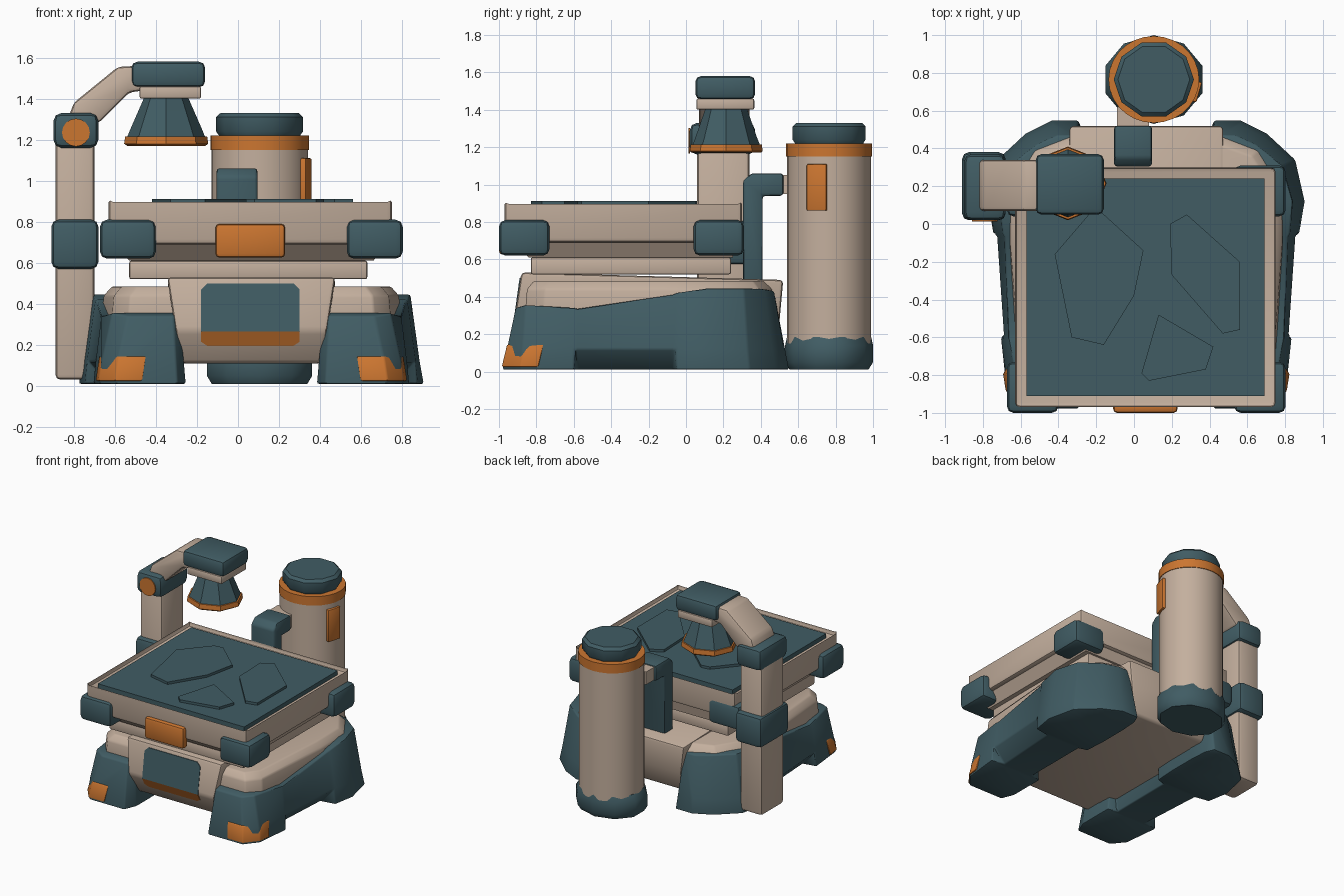
import bpy, bmesh, math

cube = bpy.data.objects.get("Cube")
if cube:
    bpy.data.objects.remove(cube, do_unlink=True)

CX = 0.065  # centre line of the tray and base


def material(name, r, g, b):
    m = bpy.data.materials.new(name)
    m.use_nodes = True
    m.diffuse_color = (r, g, b, 1)
    bsdf = m.node_tree.nodes["Principled BSDF"]
    bsdf.inputs["Base Color"].default_value = (r, g, b, 1)
    bsdf.inputs["Roughness"].default_value = 0.7
    return m


TEAL = material("dark_teal", 0.052, 0.108, 0.127)
TAN = material("warm_tan", 0.55, 0.43, 0.34)
ORANGE = material("orange", 0.60, 0.18, 0.03)


def finish(bm, name, mat, bevel=0.0, segments=2):
    bmesh.ops.recalc_face_normals(bm, faces=bm.faces)
    if bevel:
        edges = [e for e in bm.edges if len(e.link_faces) == 2 and e.calc_face_angle() > 0.45]
        bmesh.ops.bevel(bm, geom=edges, offset=bevel, segments=segments,
                        profile=0.5, affect='EDGES', clamp_overlap=True)
    mesh = bpy.data.meshes.new(name)
    bm.to_mesh(mesh)
    bm.free()
    mesh.materials.append(mat)
    obj = bpy.data.objects.new(name, mesh)
    bpy.context.collection.objects.link(obj)
    bpy.ops.object.select_all(action='DESELECT')
    obj.select_set(True)
    bpy.context.view_layer.objects.active = obj
    bpy.ops.object.shade_smooth_by_angle(angle=math.radians(38))
    return obj


def loft(name, mat, rings, bevel=0.0, segments=2):
    """Skin equal-length rings of points and cap both ends."""
    bm = bmesh.new()
    vr = [[bm.verts.new(p) for p in ring] for ring in rings]
    n = len(vr[0])
    for a, b in zip(vr, vr[1:]):
        for i in range(n):
            j = (i + 1) % n
            bm.faces.new((a[i], a[j], b[j], b[i]))
    bm.faces.new(vr[0])
    bm.faces.new(vr[-1])
    return finish(bm, name, mat, bevel, segments)


def rect(x0, x1, y0, y1, z):
    return [(x0, y0, z), (x1, y0, z), (x1, y1, z), (x0, y1, z)]


def box(name, mat, x, y, z, bevel=0.0, segments=2):
    return loft(name, mat, [rect(*x, *y, z[0]), rect(*x, *y, z[1])], bevel, segments)


def lathe(name, mat, cx, cy, rings, n, bevel=0.0, turn=0.0):
    """Stack of ellipses given as (x radius, y radius, height)."""
    ang = [turn + 2 * math.pi * i / n for i in range(n)]
    return loft(name, mat, [[(cx + rx * math.cos(a), cy + ry * math.sin(a), z) for a in ang]
                            for rx, ry, z in rings], bevel)


# Tray with a raised rim
bm = bmesh.new()
tray = [[bm.verts.new(p) for p in rect(-0.63, 0.75, -0.97, 0.30, z)] for z in (0.69, 0.92)]
for i in range(4):
    j = (i + 1) % 4
    bm.faces.new((tray[0][i], tray[0][j], tray[1][j], tray[1][i]))
bm.faces.new(tray[0][::-1])
top = bm.faces.new(tray[1])
bmesh.ops.inset_region(bm, faces=[top], thickness=0.065)
for v in top.verts:
    v.co.z -= 0.06
finish(bm, "tray", TAN, 0.025)
box("tray_floor", TEAL, (-0.57, 0.69), (-0.91, 0.24), (0.84, 0.893))
loft("tray_underside", TAN, [rect(-0.53, 0.66, -0.84, 0.25, 0.61), rect(-0.60, 0.72, -0.93, 0.27, 0.70)])
box("tray_support", TAN, (-0.53, 0.63), (-0.83, 0.24), (0.52, 0.61), 0.01)

# Flat stones lying on the tray
STONES = [
    [(-.24, .05), (-.17, .06), (.05, -.14), (0, -.38), (-.16, -.64), (-.33, -.6), (-.42, -.16)],
    [(.19, 0), (.28, .05), (.56, -.2), (.56, -.56), (.47, -.58), (.2, -.27)],
    [(.13, -.48), (.42, -.65), (.38, -.77), (.08, -.83), (.04, -.79)],
]
for i, pts in enumerate(STONES):
    loft(f"flat_stone_{i + 1}", TEAL, [[(x, y, z) for x, y in pts] for z in (0.885, 0.912)])

# Corner guards and latch of the tray
for side, s in (("left", 1), ("right", -1)):
    for end, y in (("front", (-1.0, -0.73)), ("rear", (0.04, 0.31))):
        x = sorted((CX + s * 0.465, CX + s * 0.738))
        box(f"{end}_{side}_corner_guard", TEAL, x, y, (0.62, 0.81), 0.035)
box("tray_latch", ORANGE, (-0.11, 0.23), (-1.0, -0.94), (0.625, 0.79), 0.02)

# Base hull, mirrored plan outline skinned through several heights
HALF = [(.38, -.86), (.60, -.86), (.68, -.76), (.73, -.1), (.73, .2), (.60, .40), (.38, .48)]
PLAN = HALF + [(-u, y) for u, y in reversed(HALF)]
loft("base_hull", TAN, [[(CX + u * k, -0.2 + (y + 0.2) * k, z) for u, y in PLAN]
                        for k, z in ((.78, .11), (1, .32), (.985, .44), (.93, .485))], 0.01)

# Central housing with its front panel
loft("central_housing", TAN, [
    rect(CX - .34, CX + .34, -.84, .44, .11),
    rect(CX - .37, CX + .37, -.92, .50, .27),
    [(CX - .41, -.88, .53), (CX + .41, -.88, .53), (CX + .41, .52, .49), (CX - .41, .52, .49)],
], 0.02)


def front_plate(name, mat, pts):
    """Thin plate on the housing front; pts are (x, y, z) on its surface."""
    loft(name, mat, [[(x, y + d, z) for x, y, z in pts] for d in (0.005, -0.005)])


def housing_y(z):
    return -0.92 + (z - 0.27) * 0.154 if z > 0.27 else -0.92 + (0.27 - z) * 0.5


outline = [(-.15, .265), (.15, .265), (.24, .265), (.24, .47), (.21, .50), (-.21, .50), (-.24, .47), (-.24, .265)]
front_plate("front_panel", TEAL, [(0.06 + u, housing_y(z), z) for u, z in outline])
stripe = [(-.21, .195), (.21, .195), (.24, .215), (.24, .265), (-.24, .265), (-.24, .215)]
front_plate("front_stripe", ORANGE, [(0.06 + u, housing_y(z), z) for u, z in stripe])

# Side skids: y low, y high, inner low, outer low, outer middle, inner top, outer top, top height
SKID = [
    (-.98, -.91, .36, .66, .65, .38, .60, .34),
    (-.88, -.86, .32, .74, .73, .35, .68, .355),
    (-.60, -.60, .32, .77, .76, .36, .73, .34),
    (-.58, -.58, .40, .66, .755, .36, .73, .335),
    (-.07, -.07, .40, .69, .79, .36, .75, .41),
    (-.05, -.05, .33, .81, .80, .36, .76, .42),
    (.12, .12, .32, .84, .82, .36, .775, .445),
    (.34, .31, .32, .79, .77, .36, .72, .445),
    (.48, .42, .33, .64, .62, .36, .58, .44),
    (.55, .47, .36, .50, .49, .38, .47, .43),
]
MARK = [(.53, -.985), (.665, -.985), (.745, -.885), (.76, -.79), (.6, -.79)]
for side, s in (("left", 1), ("right", -1)):
    rings = []
    for yb, yt, ib, ob, om, it, ot, zt in SKID:
        ym = yb + (yt - yb) * 0.33
        rings.append([(CX + s * u, y, z) for u, y, z in (
            (ib, yb, .01), (ob, yb, .01), (om, ym, .12), (ot, yt, zt), (it, yt, zt))])
    loft(f"{side}_skid", TEAL, rings, 0.012)
    loft(f"{side}_foot_mark", ORANGE, [[(CX + s * (u - d), y + 1.6 * d, z) for u, y in MARK]
                                       for d, z in ((0, .025), (.018, .145))], 0.008)

# Column with collar, elbow and angled arm
box("column", TAN, (-0.89, -0.70), (0.06, 0.34), (0.03, 1.22), 0.025)
box("column_collar", TEAL, (-0.91, -0.68), (0.02, 0.38), (0.57, 0.81), 0.035)
box("arm_joint", TEAL, (-0.90, -0.68), (0.02, 0.37), (1.16, 1.33), 0.04)
disc = [(-0.79 + 0.068 * math.cos(a), 1.235 + 0.068 * math.sin(a))
        for a in (math.pi * i / 8 for i in range(16))]
loft("joint_disc", ORANGE, [[(x, y, z) for x, z in disc] for y in (0.013, 0.022)])
ARM = [(-.84, 1.27), (-.80, 1.38), (-.585, 1.555), (-.48, 1.56), (-.46, 1.44), (-.53, 1.43), (-.68, 1.28)]
loft("lamp_arm", TAN, [[(x, y, z) for x, z in ARM] for y in (0.07, 0.34)], 0.02)

# Lamp head and shade
box("lamp_head", TEAL, (-0.52, -0.16), (0.05, 0.37), (1.455, 1.58), 0.03)
box("lamp_head_plate", TAN, (-0.48, -0.18), (0.055, 0.365), (1.40, 1.46), 0.01)
lathe("lamp_shade", TEAL, -0.35, 0.215, [(.195, .185, 1.20), (.175, .165, 1.25), (.105, .11, 1.41)], 8)
lathe("lamp_ring", ORANGE, -0.35, 0.215, [(.19, .185, 1.17), (.205, .195, 1.18), (.20, .19, 1.215)], 8)

# Rear tank with foot, band, cap and gauge
TX, TY = 0.105, 0.765
lathe("tank_foot", TEAL, TX, TY, [(.245, .21, .01), (.27, .235, .05), (.27, .235, .14), (.24, .225, .185)], 10,
      turn=math.pi / 10)
lathe("tank_body", TAN, TX, TY, [(.235, .225, .15), (.235, .225, 1.17)], 28)
lathe("tank_band", ORANGE, TX, TY, [(.24, .23, 1.15), (.24, .23, 1.22)], 28)
lathe("tank_cap", TEAL, TX, TY, [(.19, .185, 1.21), (.212, .205, 1.24), (.212, .205, 1.31), (.19, .185, 1.33)], 10)
gauge = box("tank_gauge", ORANGE, (0.215, 0.25), (-0.055, 0.055), (0.86, 1.11), 0.008)
gauge.location = (TX, TY, 0)
gauge.rotation_euler.z = math.radians(-16)

# Pipe from the tank down into the base
PIPE = [(.305, .48), (.41, .48), (.41, .94), (.52, .94), (.52, 1.06), (.35, 1.06), (.305, 1.02)]
loft("pipe_elbow", TEAL, [[(x, y, z) for y, z in PIPE] for x in (-0.105, 0.095)], 0.015)
box("pipe_coupling", TAN, (-0.09, 0.08), (0.50, 0.62), (0.95, 1.05))
